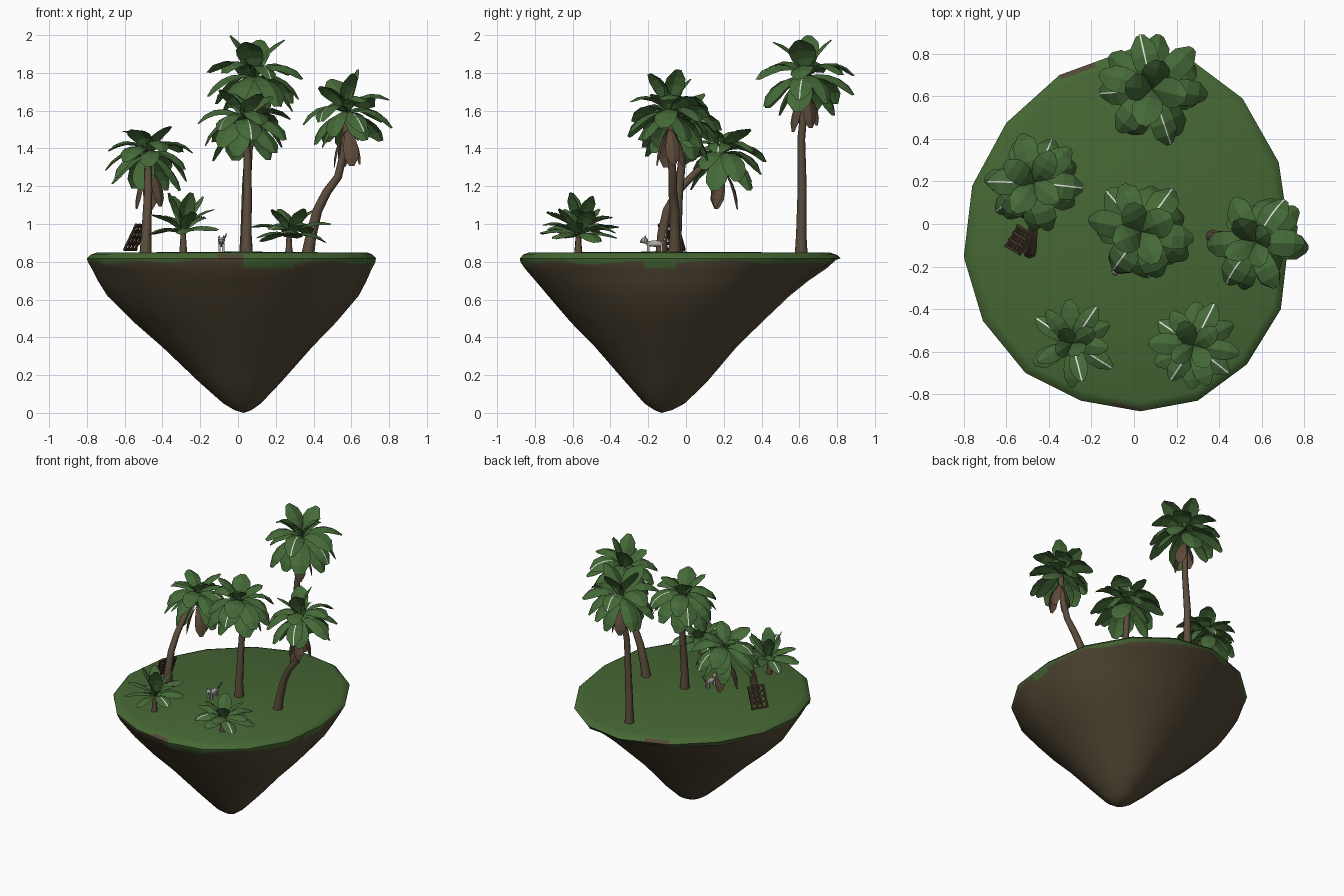
import bpy, bmesh, math, random
from mathutils import Vector, Matrix

if "Cube" in bpy.data.objects:
    bpy.data.objects.remove(bpy.data.objects["Cube"])

random.seed(4)


def mat(name, r, g, b):
    lin = [((c / 255 + 0.055) / 1.055) ** 2.4 for c in (r, g, b)]
    m = bpy.data.materials.new(name)
    m.diffuse_color = (*lin, 1)
    m.use_nodes = True
    m.node_tree.nodes["Principled BSDF"].inputs["Base Color"].default_value = m.diffuse_color
    return m


GRASS = mat("grass green", 70, 103, 52)
DIRT = mat("dirt brown", 82, 71, 52)
BARK = mat("bark brown", 92, 77, 61)
LEAF = mat("leaf green", 69, 106, 56)
DRY = mat("dry leaf brown", 92, 74, 58)
RIB = mat("pale leaf rib", 225, 225, 220)
WOOD = mat("dark wood", 62, 48, 37)
FUR = mat("grey fur", 180, 178, 170)
DARK = mat("dark fur", 80, 78, 75)


def finish(bm, name, mats, smooth=None):
    me = bpy.data.meshes.new(name)
    bm.to_mesh(me)
    bm.free()
    ob = bpy.data.objects.new(name, me)
    bpy.context.collection.objects.link(ob)
    for m in mats:
        me.materials.append(m)
    if smooth:
        bpy.ops.object.select_all(action='DESELECT')
        ob.select_set(True)
        bpy.context.view_layer.objects.active = ob
        bpy.ops.object.shade_smooth_by_angle(angle=math.radians(smooth))
    return ob


def bridge(bm, a, b, mi=lambda i: 0):
    n = len(a)
    for i in range(n):
        f = bm.faces.new((a[i], a[(i + 1) % n], b[(i + 1) % n], b[i]))
        f.material_index = mi(i)


# Floating island: outline shrunk towards an off-centre tip
OUTLINE = [(.03, -.88), (.30, -.83), (.53, -.66), (.69, -.40), (.73, -.05), (.68, .29),
           (.51, .59), (.27, .77), (-.02, .82), (-.35, .70), (-.60, .475), (-.76, .18),
           (-.80, -.155), (-.71, -.455), (-.51, -.70), (-.25, -.83)]
pts = []
for i, p in enumerate(OUTLINE):
    q = OUTLINE[(i + 1) % len(OUTLINE)]
    pts += [p, ((p[0] + q[0]) / 2, (p[1] + q[1]) / 2)]
CX, CY = 0.03, -0.13
# z, scale in x, scale to the front, scale to the back
RINGS = [(.848, .94, .94, .94), (.838, .975, .975, .975), (.818, 1, 1, 1), (.798, .995, .995, .975),
         (.765, .97, .965, .92), (.70, .93, .89, .82), (.62, .87, .80, .715),
         (.48, .70, .64, .56), (.35, .52, .47, .42),
         (.16, .28, .25, .25), (.05, .13, .12, .13), (.015, .06, .05, .06)]
bm = bmesh.new()
rings = []
for k, (z, sx, sf, sb) in enumerate(RINGS):
    row = []
    for i, (x, y) in enumerate(pts):
        dx, dy = x - CX, y - CY
        dz = .009 * math.sin(i * 2.1) + .006 * math.sin(i * .9) if k == 3 else 0
        row.append(bm.verts.new((CX + dx * sx, CY + dy * (sf if dy < 0 else sb), z + dz)))
    rings.append(row)
top = bm.verts.new((CX, CY, .854))
tip = bm.verts.new((CX, CY, 0))
n = len(pts)
# Earth shows through the grass rim on a few segments of each band
BARE = {1: {31, 17}, 2: {30, 31, 17, 21}, 3: set(range(n)) - {0, 1, 7}}
for k in range(len(rings) - 1):
    bridge(bm, rings[k], rings[k + 1],
           lambda i: 1 if k > 3 or i in BARE.get(k, ()) else 0)
for i in range(n):
    j = (i + 1) % n
    bm.faces.new((rings[0][i], rings[0][j], top))
    bm.faces.new((rings[-1][i], rings[-1][j], tip)).material_index = 1
bmesh.ops.recalc_face_normals(bm, faces=bm.faces)
finish(bm, "island", [GRASS, DIRT], 40)


# Curved tapering tube for trunks
def trunk(name, path, r0, r1, sides=8):
    bm = bmesh.new()
    P = [Vector(p) for p in path]
    last = None
    for i, p in enumerate(P):
        d = (P[min(i + 1, len(P) - 1)] - P[max(i - 1, 0)]).normalized()
        rot = Vector((0, 0, 1)).rotation_difference(d)
        r = r0 + (r1 - r0) * (i / (len(P) - 1)) ** 0.6
        row = [bm.verts.new(p + rot @ Vector((r * math.cos(a), r * math.sin(a), 0)))
               for a in (2 * math.pi * s / sides for s in range(sides))]
        if last:
            bridge(bm, last, row)
        last = row
    bm.faces.new(last)
    finish(bm, name, [BARK], 50)


# One broad leaf: arched midrib with two halves folded down, optional pale rib strip
WIDTHS = [.14, .58, .86, 1, .92, .32]


def leaf(bm, origin, az, elev, droop, length, width, mi=0, rib=False):
    p = Vector(origin)
    side = Vector((-math.sin(az), math.cos(az), 0))
    roll = random.uniform(-.25, .25)
    last = strip = None
    for i, w in enumerate(WIDTHS):
        e = math.radians(elev - droop * i / 5)
        d = Vector((math.cos(az) * math.cos(e), math.sin(az) * math.cos(e), math.sin(e)))
        up = d.cross(side)
        s = side * math.cos(roll) + up * math.sin(roll)
        u = up * math.cos(roll) - side * math.sin(roll)
        h = width / 2 * w
        row = [bm.verts.new(p - s * h - u * h * .28), bm.verts.new(p),
               bm.verts.new(p + s * h - u * h * .28)]
        if last:
            for a in (0, 1):
                bm.faces.new((last[a], last[a + 1], row[a + 1], row[a])).material_index = mi
        last = row
        if rib and i > 1:
            edge = [bm.verts.new(p + s * t + u * .002) for t in (-.0035, .0035)]
            if strip:
                bm.faces.new((strip[0], strip[1], edge[1], edge[0])).material_index = 2
            strip = edge
        p = p + d * (length / 5)


# Crown: layers of (count, start elevation, droop, length factor)
PALM = [(4, 72, 75, .80), (6, 42, 110, 1), (7, 8, 90, 1), (5, -22, 60, .95)]
TALL = [(4, 78, 60, .85), (6, 45, 110, 1), (7, 8, 85, 1), (4, -22, 60, .9)]
BUSH = [(4, 80, 40, 1), (5, 55, 65, 1), (6, 25, 60, .95)]
FLAT = [(4, 65, 60, .85), (6, 42, 80, 1), (6, 18, 55, .95)]


def crown(name, c, length, width, layers, dry=0, dry_az=0, tilt=0):
    bm = bmesh.new()
    start = random.uniform(0, 6)
    for k, (count, elev, droop, f) in enumerate(layers):
        for i in range(count):
            az = start + k * .5 + 2 * math.pi * i / count + random.uniform(-.15, .15)
            leaf(bm, c, az, elev + random.uniform(-8, 8), droop + random.uniform(-10, 10),
                 length * f * random.uniform(.93, 1.05), width * random.uniform(.9, 1.1),
                 rib=(k == 1 and i % 3 == 0) or (k == 2 and i % 3 == 1))
    bmesh.ops.rotate(bm, verts=bm.verts, cent=c, matrix=Matrix.Rotation(math.radians(tilt), 3, 'Y'))
    # withered leaves hanging along the trunk
    for i in range(dry):
        az = dry_az + 2 * math.pi * i / dry
        leaf(bm, Vector(c) - Vector((0, 0, .08)), az, -52, 45, .2 * random.uniform(.9, 1.2), .08, 1)
    finish(bm, name, [LEAF, DRY, RIB])


trunk("back_trunk", [(.04, .61, .84), (.04, .61, .95), (.045, .615, 1.2), (.06, .61, 1.45),
                     (.08, .63, 1.65), (.08, .64, 1.78)], .034, .016)
crown("back_crown", (.085, .635, 1.78), .31, .135, TALL, 4, .4)
trunk("middle_trunk", [(.045, -.05, .84), (.045, -.05, .95), (.05, -.04, 1.15), (.05, -.02, 1.35),
                       (.035, -.03, 1.52)], .034, .018)
crown("middle_crown", (.035, -.035, 1.545), .29, .135, PALM)
trunk("right_trunk", [(.37, -.06, .84), (.385, -.06, .93), (.42, -.06, 1.07), (.47, -.07, 1.17),
                      (.53, -.07, 1.25), (.56, -.08, 1.38), (.58, -.08, 1.57)], .034, .018)
crown("right_crown", (.58, -.085, 1.59), .28, .12, TALL, 4, .3, -14)
trunk("left_trunk", [(-.49, -.13, .84), (-.485, -.125, .95), (-.48, -.10, 1.07), (-.475, -.04, 1.18),
                     (-.475, .05, 1.27), (-.475, .13, 1.33), (-.47, .20, 1.38)], .032, .016)
crown("left_crown", (-.47, .195, 1.375), .275, .115, PALM, 3, 1.5)
trunk("left_bush_stem", [(-.29, -.57, .84), (-.29, -.57, .9), (-.29, -.57, .96)], .022, .014)
crown("left_bush_leaves", (-.29, -.56, .955), .23, .085, BUSH)
trunk("right_bush_stem", [(.27, -.57, .84), (.27, -.57, .88), (.27, -.57, .93)], .022, .014)
crown("right_bush_leaves", (.28, -.57, .94), .23, .10, FLAT)


# Lattice panel leaning on the left trunk
def box(bm, center, size, frame=Matrix(), mi=0):
    m = frame @ Matrix.Translation(center) @ Matrix.Diagonal((*size, 1))
    r = bmesh.ops.create_cube(bm, size=1, matrix=m)
    for f in {f for v in r["verts"] for f in v.link_faces}:
        f.material_index = mi


across = Vector((.06, .10, 0)).normalized()
upward = Vector((.065, -.039, .138)).normalized()
frame = Matrix((across, upward, across.cross(upward))).transposed().to_4x4()
frame.translation = (-.575, -.055, .86)
bm = bmesh.new()
for i in range(4):
    box(bm, (-.054 + .036 * i, .08, 0), (.014, .16, .010), frame)
for i in range(5):
    box(bm, (0, .008 + .036 * i, .004), (.122, .014, .010), frame)
finish(bm, "lattice_panel", [WOOD])

# Small cat facing the front
bm = bmesh.new()


def blob(center, size, mi=0):
    m = Matrix.Translation(center) @ Matrix.Diagonal((*size, 1))
    r = bmesh.ops.create_uvsphere(bm, u_segments=8, v_segments=6, radius=.5, matrix=m)
    for f in {f for v in r["verts"] for f in v.link_faces}:
        f.material_index = mi


CATX = -.088
blob((CATX, -.165, .896), (.034, .10, .034))
blob((CATX, -.220, .913), (.038, .038, .034))
blob((CATX, -.237, .907), (.016, .014, .014))
for s in (-1, 1):
    bmesh.ops.create_cone(bm, segments=4, radius1=.008, radius2=0, depth=.02, cap_ends=True,
                          matrix=Matrix.Translation((CATX + s * .012, -.216, .932)))
    blob((CATX + s * .008, -.237, .917), (.005, .005, .005), 1)
    for y in (-.20, -.13):
        box(bm, (CATX + s * .010, y, .872), (.011, .012, .044))
for i in range(5):
    box(bm, (CATX + .006 + .005 * i, -.118 + .003 * i, .902 + .010 * i), (.008, .008, .013), mi=i % 2)
finish(bm, "cat", [FUR, DARK])
